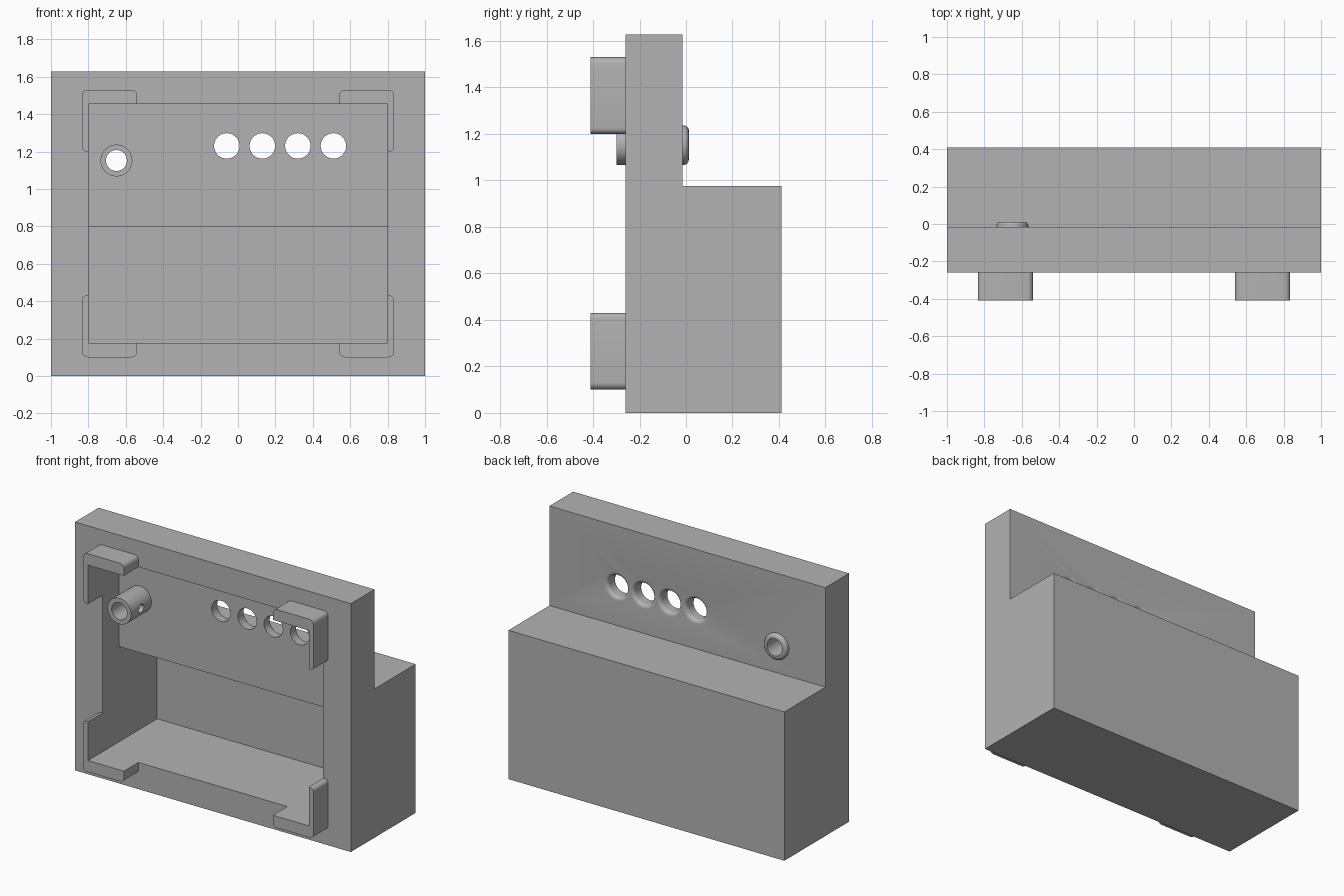
import bpy, bmesh, math
from mathutils import Vector

if "Cube" in bpy.data.objects:
    bpy.data.objects.remove(bpy.data.objects["Cube"])

grey = bpy.data.materials.new("plain_grey")
grey.diffuse_color = (0.45, 0.45, 0.45, 1)
grey.use_nodes = True
grey.node_tree.nodes["Principled BSDF"].inputs["Base Color"].default_value = grey.diffuse_color


def finish(name, bm):
    bmesh.ops.recalc_face_normals(bm, faces=bm.faces)
    me = bpy.data.meshes.new(name)
    bm.to_mesh(me)
    bm.free()
    ob = bpy.data.objects.new(name, me)
    bpy.context.collection.objects.link(ob)
    me.materials.append(grey)
    return ob


def extrude(name, points, offset):
    """Solid prism from a closed outline."""
    bm = bmesh.new()
    face = bm.faces.new([bm.verts.new(p) for p in points])
    new = bmesh.ops.extrude_face_region(bm, geom=[face])["geom"]
    bmesh.ops.translate(bm, vec=offset, verts=[v for v in new if isinstance(v, bmesh.types.BMVert)])
    return finish(name, bm)


def lathe(name, profile, x, z, closed, seg=48):
    """Revolve (radius, y) points around a y-direction axis through (x, z)."""
    bm = bmesh.new()
    rings = []
    for k in range(seg):
        a = 2 * math.pi * k / seg
        rings.append([bm.verts.new((x + r * math.cos(a), y, z + r * math.sin(a))) for r, y in profile])
    n = len(profile)
    for k in range(seg):
        a, b = rings[k], rings[(k + 1) % seg]
        for i in range(n if closed else n - 1):
            j = (i + 1) % n
            bm.faces.new((a[i], a[j], b[j], b[i]))
    if not closed:
        bm.faces.new([r[0] for r in rings])
        bm.faces.new([r[-1] for r in rings])
    return finish(name, bm)


def activate(ob):
    bpy.ops.object.select_all(action='DESELECT')
    ob.select_set(True)
    bpy.context.view_layer.objects.active = ob


def cut(ob, cutter):
    activate(ob)
    m = ob.modifiers.new("cut", 'BOOLEAN')
    m.operation, m.solver, m.object = 'DIFFERENCE', 'EXACT', cutter
    bpy.ops.object.modifier_apply(modifier=m.name)
    bpy.data.objects.remove(cutter)


def smooth(ob):
    activate(ob)
    bpy.ops.object.shade_smooth_by_angle(angle=math.radians(30))


def rounded(corners, steps=6):
    """Outline of (x, z, radius) corners with fillets."""
    out = []
    n = len(corners)
    for i, (x, z, r) in enumerate(corners):
        p = Vector((x, z))
        if r == 0:
            out.append(p)
            continue
        a = (Vector(corners[i - 1][:2]) - p).normalized()
        b = (Vector(corners[(i + 1) % n][:2]) - p).normalized()
        c = p + (a + b) * r
        for k in range(steps + 1):
            t = k / steps * math.pi / 2
            out.append(c - b * r * math.cos(t) - a * r * math.sin(t))
    return out


FRONT, MID, BACK = -0.26, -0.015, 0.41

# Stepped housing with a two-depth cavity
housing = extrude("housing", [(-1, y, z) for y, z in (
    (FRONT, 0), (BACK, 0), (BACK, 0.975), (MID, 0.975), (MID, 1.627), (FRONT, 1.627))], (2, 0, 0))
cut(housing, extrude("cavity", [(-0.8, y, z) for y, z in (
    (-0.5, 0.175), (0.306, 0.175), (0.306, 0.8), (-0.09, 0.8), (-0.09, 1.455), (-0.5, 1.455))], (1.6, 0, 0)))

# Four holes with rounded rear rims
R, F = 0.068, 0.025
flare = [(R + F * (1 - math.cos(t)), MID - F + F * math.sin(t))
         for t in (k * math.pi / 12 for k in range(7))]
for x in (-0.06, 0.13, 0.32, 0.51):
    cut(housing, lathe("hole", [(R, -0.2)] + flare + [(R + F, 0.05)], x, 1.23, False))

# Seat for the socket tube
TX, TZ = -0.65, 1.152
cut(housing, lathe("bore", [(0.07, -0.2), (0.07, 0.1)], TX, TZ, False))
smooth(housing)

# Socket tube with a rounded rear flange and a side screw hole
rim = [(0.063 + 0.022 * math.cos(t), -0.01 + 0.022 * math.sin(t))
       for t in (k * math.pi / 12 for k in range(7))]
tube = lathe("socket_tube", [(0.056, -0.30), (0.085, -0.30)] + rim + [(0.056, 0.012)], TX, TZ, True)
screw = [(TX, -0.195 + 0.028 * math.cos(k * math.pi / 12), TZ + 0.028 * math.sin(k * math.pi / 12))
         for k in range(24)]
cut(tube, extrude("screw_hole", screw, (0.2, 0, 0)))
smooth(tube)

# Corner brackets, mirrored left-right and top-bottom
outline = rounded([(0.835, 1.20, 0.025), (0.835, 1.53, 0.03), (0.54, 1.53, 0.03),
                   (0.54, 1.455, 0), (0.80, 1.455, 0), (0.80, 1.20, 0)])
for sx, side in ((-1, "left"), (1, "right")):
    for sz, level in ((-1, "lower"), (1, "upper")):
        pts = [(sx * p.x, -0.41, 0.815 + sz * (p.y - 0.815)) for p in outline]
        smooth(extrude(f"{level}_{side}_bracket", pts, (0, FRONT + 0.41, 0)))
